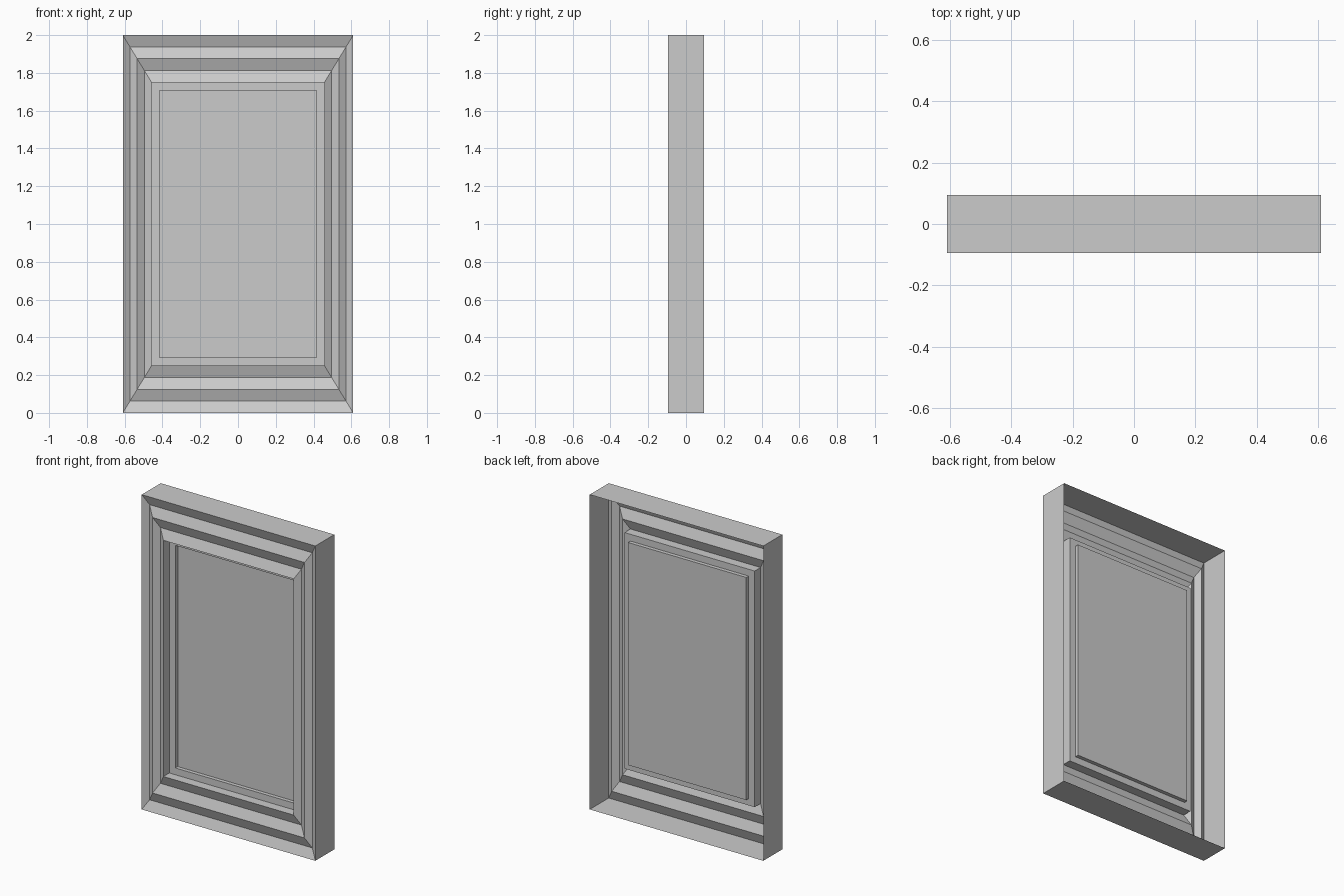
import bpy
import bmesh

default_cube = bpy.data.objects.get("Cube")
if default_cube:
    bpy.data.objects.remove(default_cube, do_unlink=True)

# One plain grey for the whole frame
GREY = (0.6, 0.6, 0.6, 1.0)
grey = bpy.data.materials.new("plain grey")
grey.use_nodes = True
grey.diffuse_color = GREY
grey.node_tree.nodes["Principled BSDF"].inputs["Base Color"].default_value = GREY

HALF_W, HALF_H = 0.61, 1.0
FRONT, BACK = -0.095, 0.095
STEP = 0.024       # depth of each moulding groove and of the panel recess
LEDGE_Y = -0.036   # ledge around the panel
LEDGE = 0.043      # width of that ledge


def ring(scale, y, inset=0.0):
    """Rectangle description: half width, half height, depth."""
    return HALF_W * scale - inset, HALF_H * scale - inset, y


def build_shell(name, rings, fill_last=False):
    """Join successive upright rectangles into a thin sheet facing the front."""
    bm = bmesh.new()
    loops = []
    for w, h, y in rings:
        corners = ((-w, -h), (w, -h), (w, h), (-w, h))
        loops.append([bm.verts.new((x, y, z + HALF_H)) for x, z in corners])
    for outer, inner in zip(loops, loops[1:]):
        for i in range(4):
            j = (i + 1) % 4
            bm.faces.new((outer[i], outer[j], inner[j], inner[i]))
    if fill_last:
        bm.faces.new(loops[-1])
    mesh = bpy.data.meshes.new(name)
    bm.to_mesh(mesh)
    bm.free()
    mesh.materials.append(grey)
    obj = bpy.data.objects.new(name, mesh)
    bpy.context.collection.objects.link(obj)
    return obj


# Outer side walls, open at the back
build_shell("outer_casing", [ring(1, BACK), ring(1, FRONT)])

# Zigzag mitred moulding: grooves and ridges alternate towards the centre
zigzag = [ring(1 - i / 16, FRONT + STEP * (i % 2)) for i in range(5)]
build_shell("moulding", zigzag)

# Inner wall, ledge and recessed centre panel
build_shell("centre_panel", [
    ring(0.75, FRONT),
    ring(0.75, LEDGE_Y),
    ring(0.75, LEDGE_Y, LEDGE),
    ring(0.75, LEDGE_Y + STEP, LEDGE),
], fill_last=True)
